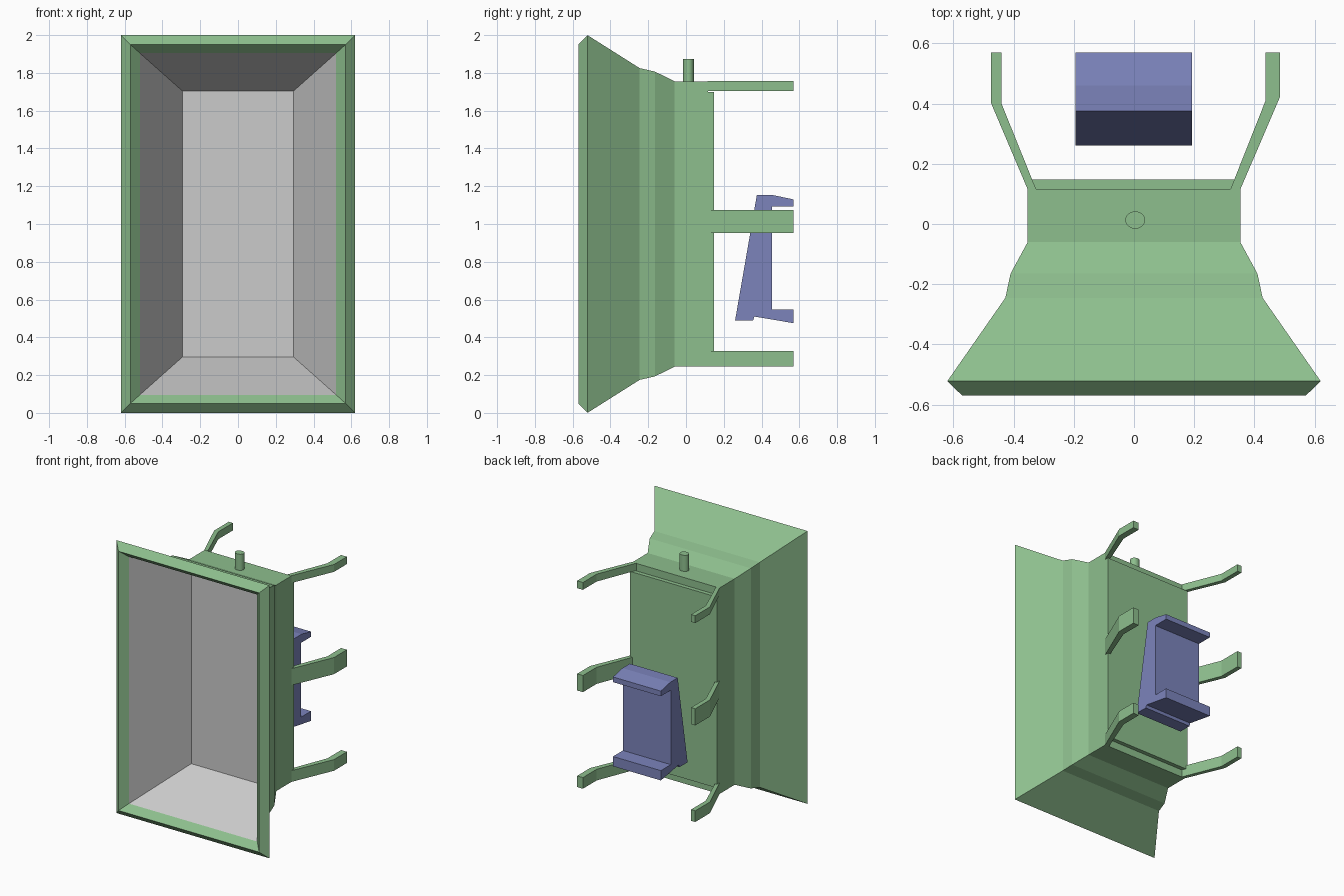
import bpy, bmesh

if "Cube" in bpy.data.objects:
    bpy.data.objects.remove(bpy.data.objects["Cube"])


def material(name, colour):
    m = bpy.data.materials.new(name)
    m.diffuse_color = colour
    m.use_nodes = True
    m.node_tree.nodes["Principled BSDF"].inputs["Base Color"].default_value = m.diffuse_color
    return m


green = material("green", (0.27, 0.52, 0.27, 1))
blue = material("blue", (0.2, 0.23, 0.5, 1))


def add_object(name, bm, mat=None, fix_normals=True):
    if fix_normals:
        bmesh.ops.recalc_face_normals(bm, faces=bm.faces)
    me = bpy.data.meshes.new(name)
    bm.to_mesh(me)
    bm.free()
    ob = bpy.data.objects.new(name, me)
    bpy.context.collection.objects.link(ob)
    if mat:
        me.materials.append(mat)
    return ob


def rect_loft(name, sections, mat=None, cap_end=True, fix_normals=True):
    """Loft rectangles (half width, half height, y) centred on z = 1."""
    bm = bmesh.new()
    rings = [[bm.verts.new((sx * w, y, 1 + sz * h))
              for sx, sz in ((-1, -1), (1, -1), (1, 1), (-1, 1))]
             for w, h, y in sections]
    for a, b in zip(rings, rings[1:]):
        for i in range(4):
            j = (i + 1) % 4
            bm.faces.new((a[i], a[j], b[j], b[i]))
    if cap_end:
        bm.faces.new(rings[-1])
    return add_object(name, bm, mat, fix_normals)


def extrude_profile(name, points, offset, mat):
    """Prism from a closed loop of 3D points, pushed along offset."""
    bm = bmesh.new()
    face = bm.faces.new([bm.verts.new(p) for p in points])
    res = bmesh.ops.extrude_face_region(bm, geom=[face], use_keep_orig=True)
    verts = [g for g in res["geom"] if isinstance(g, bmesh.types.BMVert)]
    bmesh.ops.translate(bm, verts=verts, vec=offset)
    return add_object(name, bm, mat)


# Flared housing with a ridged front rim and a stepped back panel
rect_loft("housing", [
    (0.52, 0.905, -0.52), (0.57, 0.95, -0.57), (0.62, 1.0, -0.522),
    (0.427, 0.825, -0.245), (0.41, 0.807, -0.165), (0.353, 0.755, -0.06),
    (0.353, 0.755, 0.117), (0.353, 0.70, 0.117), (0.353, 0.70, 0.147)], green)

# Grey tapered inner tray, facing the front
rect_loft("inner_tray", [(0.52, 0.905, -0.52), (0.295, 0.705, -0.12)],
          fix_normals=False)

# Round peg on top
bm = bmesh.new()
bmesh.ops.create_cone(bm, cap_ends=True, segments=24, radius1=0.033,
                      radius2=0.033, depth=0.13)
bmesh.ops.scale(bm, verts=bm.verts, vec=(1, 0.87, 1))
bmesh.ops.translate(bm, verts=bm.verts, vec=(0.004, 0.013, 1.808))
peg = add_object("top_peg", bm, green)
for o in bpy.context.selected_objects:
    o.select_set(False)
peg.select_set(True)
bpy.context.view_layer.objects.active = peg
bpy.ops.object.shade_smooth_by_angle()

# Three bent arms on each side; the right ones are a little thicker
arm_outlines = {
    "right": [(0.353, 0.115), (0.484, 0.42), (0.484, 0.57),
              (0.437, 0.57), (0.437, 0.41), (0.32, 0.115)],
    "left": [(-0.353, 0.115), (-0.474, 0.40), (-0.474, 0.57),
             (-0.44, 0.57), (-0.44, 0.40), (-0.325, 0.115)],
}
for level, z0, z1 in (("lower", 0.245, 0.327), ("middle", 0.953, 1.075),
                      ("upper", 1.703, 1.757)):
    for side, outline in arm_outlines.items():
        extrude_profile(f"{level}_{side}_arm", [(x, y, z0) for x, y in outline],
                        (0, 0, z1 - z0), green)

# Blue wedge-shaped bracket behind the housing
bracket = [(0.26, 0.49), (0.375, 1.153), (0.46, 1.153), (0.57, 1.13),
           (0.57, 1.092), (0.455, 1.092), (0.455, 0.547), (0.57, 0.547),
           (0.57, 0.475), (0.362, 0.51), (0.355, 0.49)]
extrude_profile("rear_bracket", [(-0.195, y, z) for y, z in bracket],
                (0.388, 0, 0), blue)
